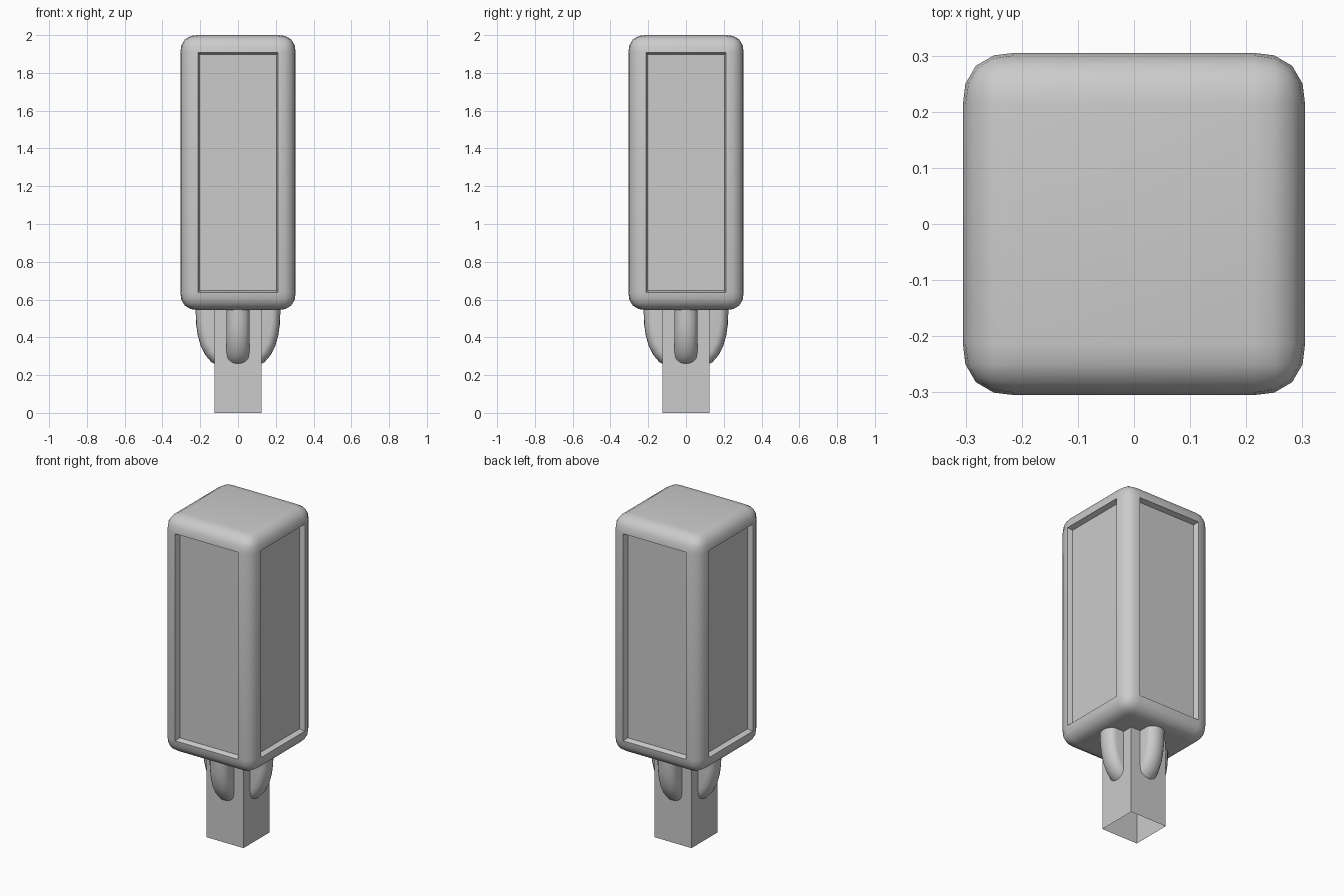
import bpy, bmesh, math
from mathutils import Vector, Matrix

if "Cube" in bpy.data.objects:
    bpy.data.objects.remove(bpy.data.objects["Cube"])


def add_object(name, bm, smooth=False):
    bmesh.ops.recalc_face_normals(bm, faces=bm.faces)
    mesh = bpy.data.meshes.new(name)
    bm.to_mesh(mesh)
    bm.free()
    ob = bpy.data.objects.new(name, mesh)
    bpy.context.collection.objects.link(ob)
    if smooth:
        bpy.ops.object.select_all(action='DESELECT')
        ob.select_set(True)
        bpy.context.view_layer.objects.active = ob
        bpy.ops.object.shade_smooth_by_angle(angle=math.radians(35))
    return ob


def box(width, z0, z1):
    bm = bmesh.new()
    m = Matrix.Translation((0, 0, (z0 + z1) / 2)) @ Matrix.Diagonal((width, width, z1 - z0, 1))
    bmesh.ops.create_cube(bm, size=1, matrix=m)
    return bm


# Rounded housing with a recessed panel on each side
bm = box(0.61, 0.545, 2.0)
bmesh.ops.bevel(bm, geom=bm.edges[:], offset=0.092, offset_type='OFFSET',
                segments=4, profile=0.56, affect='EDGES')
bm.normal_update()
panels = [f for f in bm.faces if f.calc_area() > 0.4 and abs(f.normal.z) < 0.1]
bmesh.ops.inset_individual(bm, faces=panels, thickness=0.014, depth=-0.03)
add_object("housing", bm, smooth=True)

# Square hollow post, open underneath
bm = box(0.25, 0.0, 0.55)
bm.normal_update()
bmesh.ops.delete(bm, geom=[f for f in bm.faces if f.normal.z < -0.9], context='FACES')
add_object("post", bm)

# Curved brackets: (distance from axis, height) of the outer spine
spine = [(0.225, 0.56), (0.222, 0.47), (0.213, 0.41), (0.198, 0.355),
         (0.172, 0.305), (0.14, 0.268), (0.11, 0.252)]
HALF, ROUND, STEPS = 0.06, 0.045, 8


def bracket(name, turn):
    bm = bmesh.new()
    rings = []
    for i, (d, z) in enumerate(spine):
        a = Vector(spine[max(i - 1, 0)])
        b = Vector(spine[min(i + 1, len(spine) - 1)])
        t = (b - a).normalized()
        n = Vector((-t.y, t.x)) if i else Vector((1, 0))
        ring = []
        for k in range(STEPS + 1):
            ang = math.pi * k / STEPS
            p = Vector((d, z)) - n * ROUND * (1 - math.sin(ang))
            ring.append((HALF * math.cos(ang), -p.x, p.y))
        # sides run back into the post
        side_z = ring[0][2]
        ring = [(HALF, -0.06, side_z)] + ring + [(-HALF, -0.06, side_z)]
        rings.append([bm.verts.new(c) for c in ring])
    for r, s in zip(rings, rings[1:]):
        for j in range(len(r) - 1):
            bm.faces.new((r[j], r[j + 1], s[j + 1], s[j]))
    bm.faces.new(rings[0])
    bmesh.ops.rotate(bm, verts=bm.verts, cent=(0, 0, 0),
                     matrix=Matrix.Rotation(turn, 3, 'Z'))
    add_object(name, bm, smooth=True)


for i, side in enumerate(("front", "right", "back", "left")):
    bracket(side + "_bracket", i * math.pi / 2)
